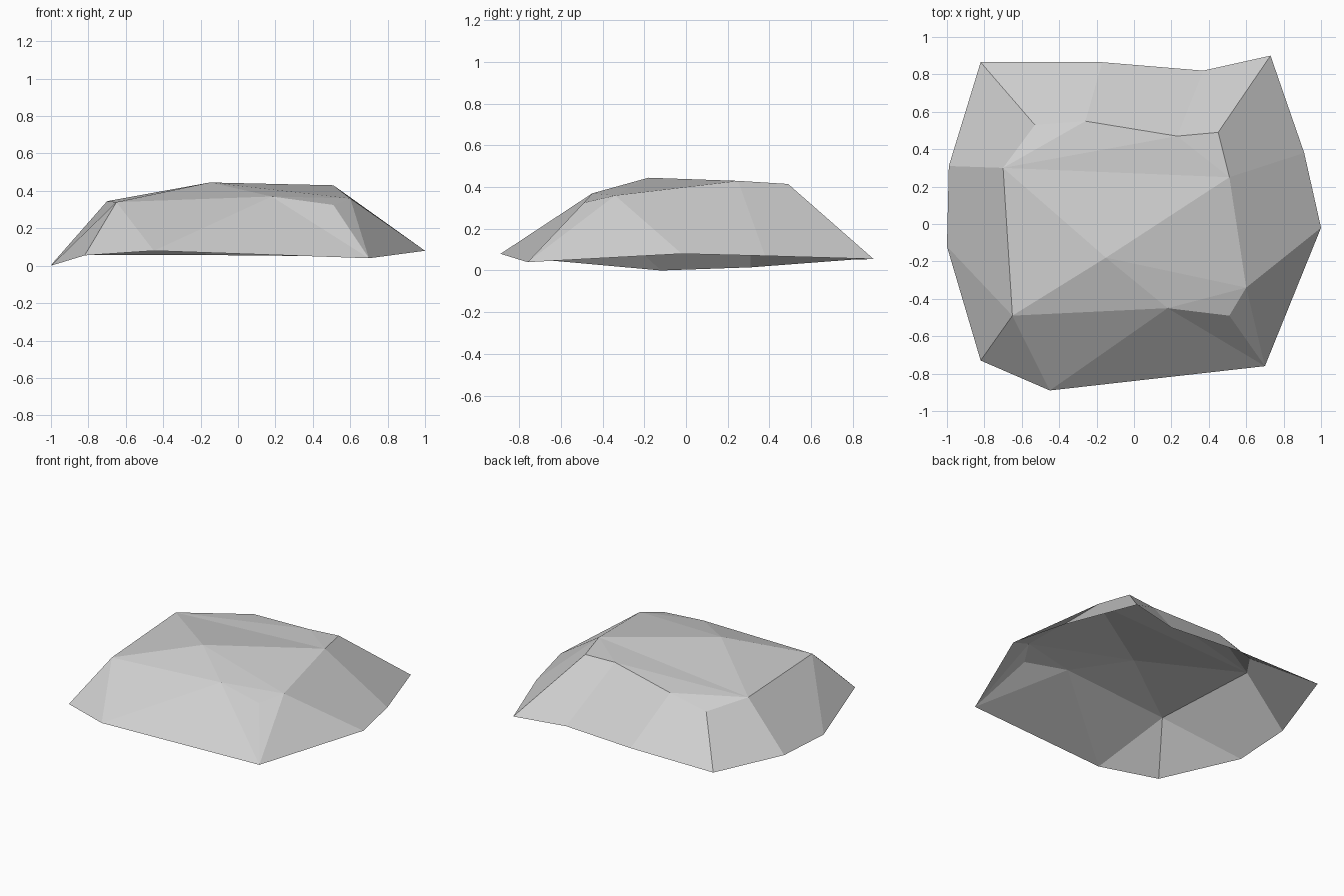
import bpy
import bmesh

if "Cube" in bpy.data.objects:
    bpy.data.objects.remove(bpy.data.objects["Cube"])

# Ground rim of the rock, counter-clockwise from the front left corner
rim = [(-.82, -.73, .055), (-.45, -.89, .08), (.70, -.76, .04), (1.0, -.02, .08),
       (.91, .38, .07), (.73, .90, .055), (.37, .82, .052), (-.17, .865, .057),
       (-.82, .865, .057), (-.99, .31, .015), (-1.0, -.12, 0)]

# Upper shoulder ring, in the same order, and the highest point
shoulder = [(-.65, -.49, .34), (.18, -.45, .37), (.51, -.49, .325), (.60, -.34, .36),
            (.51, .25, .43), (.45, .49, .415), (.23, .47, .41), (-.26, .55, .355),
            (-.53, .53, .286), (-.70, .30, .345)]
peak = (-.15, -.18, .445)

bm = bmesh.new()
low = [bm.verts.new(p) for p in rim]
high = [bm.verts.new(p) for p in shoulder]
top = bm.verts.new(peak)

# Sloping sides: each step moves along the rim (r), the shoulder (s) or both (b)
i = j = 0
for step in "rsrssrbbbbbbrr":
    a, b = i, j
    i += step in "rb"
    j += step in "sb"
    if step == "r" and a == 9:      # left side is a quad closing the shoulder ring
        j += 1
    loop = [low[a], low[i % 11], high[j % 10], high[b % 10]]
    bm.faces.new(list(dict.fromkeys(loop)))

# Cap: facets around the peak, then the back and the front right corner
for ids in [(0, 1), (1, 3), (3, 4), (4, 9), (9, 0)]:
    bm.faces.new([top] + [high[k] for k in ids])
for ids in [(1, 2, 3), (9, 4, 6), (4, 5, 6), (9, 6, 7), (9, 7, 8)]:
    bm.faces.new([high[k] for k in ids])

mesh = bpy.data.meshes.new("rock")
bm.normal_update()
bm.to_mesh(mesh)
bm.free()

stone = bpy.data.materials.new("stone grey")
stone.diffuse_color = (.62, .62, .62, 1)
stone.use_nodes = True
stone.node_tree.nodes["Principled BSDF"].inputs["Base Color"].default_value = stone.diffuse_color
mesh.materials.append(stone)
rock = bpy.data.objects.new("rock", mesh)
bpy.context.collection.objects.link(rock)
